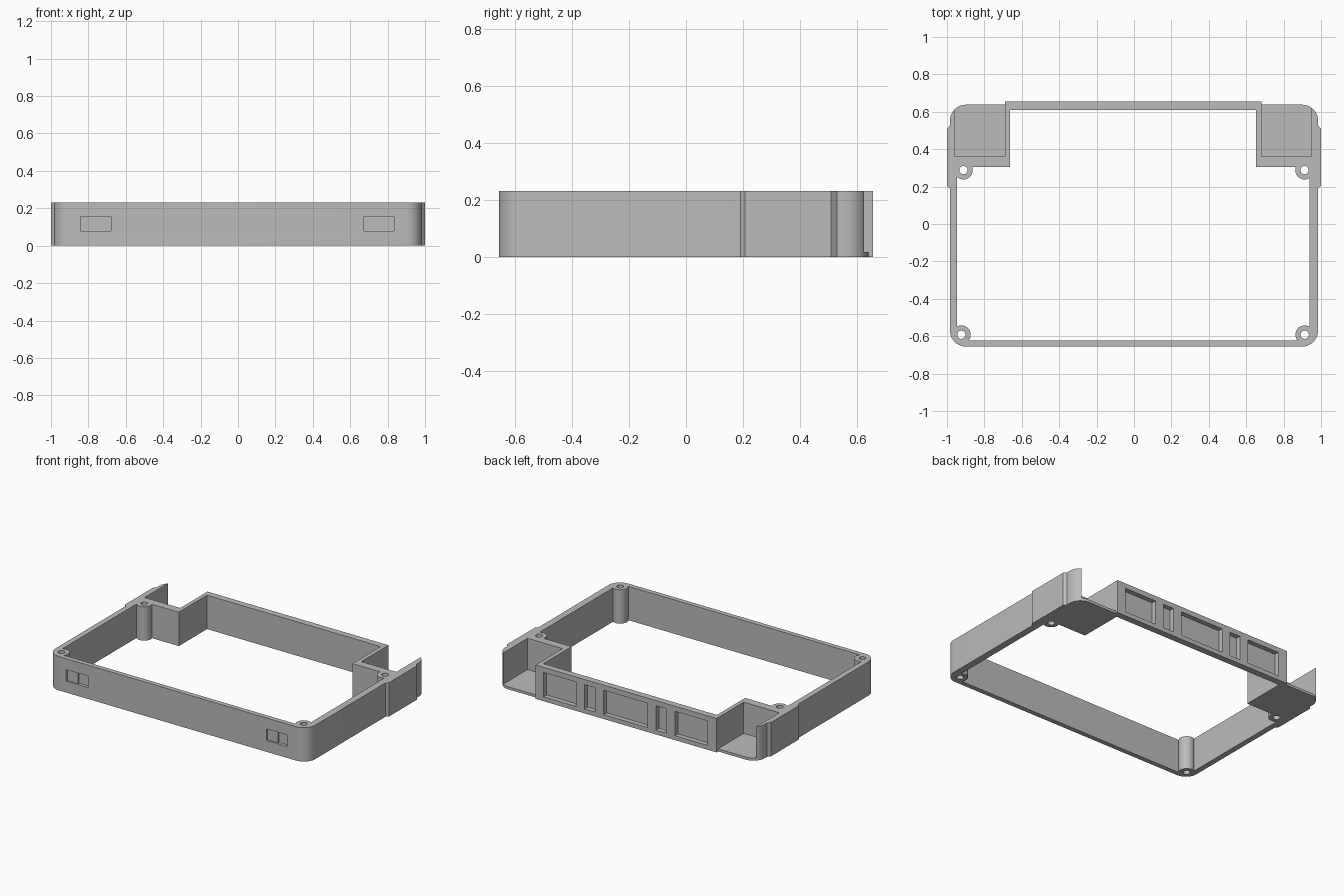
import bpy, bmesh
from math import sin, cos, radians

if "Cube" in bpy.data.objects:
    bpy.data.objects.remove(bpy.data.objects["Cube"])

HEIGHT = 0.232
FRONT, BACK, CORNER_BACK = -0.655, 0.655, 0.638
SIDE, BUMP = 0.984, 1.0
RADIUS = 0.085
FLOOR = 0.018

grey = bpy.data.materials.new("grey plastic")
grey.use_nodes = True
grey.diffuse_color = (0.5, 0.5, 0.5, 1)
grey.node_tree.nodes["Principled BSDF"].inputs["Base Color"].default_value = (0.5, 0.5, 0.5, 1)


def arc(cx, cy, r, start, end, steps=10):
    """Points on an arc, angles in degrees."""
    angles = [radians(start + (end - start) * i / steps) for i in range(steps + 1)]
    return [(cx + r * cos(a), cy + r * sin(a)) for a in angles]


def prism(name, points, z0, z1):
    """Extrude a counter-clockwise plan outline from z0 to z1."""
    bm = bmesh.new()
    base = bm.faces.new([bm.verts.new((x, y, z0)) for x, y in points])
    side = bmesh.ops.extrude_face_region(bm, geom=[base])
    verts = [v for v in side["geom"] if isinstance(v, bmesh.types.BMVert)]
    bmesh.ops.translate(bm, vec=(0, 0, z1 - z0), verts=verts)
    bmesh.ops.recalc_face_normals(bm, faces=bm.faces[:])
    mesh = bpy.data.meshes.new(name)
    bm.to_mesh(mesh)
    bm.free()
    mesh.materials.append(grey)
    obj = bpy.data.objects.new(name, mesh)
    bpy.context.collection.objects.link(obj)
    return obj


def box(name, x0, x1, y0, y1, z0, z1):
    return prism(name, [(x0, y0), (x1, y0), (x1, y1), (x0, y1)], z0, z1)


def post(name, x, y, r, z0, z1):
    return prism(name, arc(x, y, r, 0, 360, 32)[:-1], z0, z1)


def cut(target, cutter):
    """Subtract the cutter from the target and discard it."""
    cutter.hide_render = True
    mod = target.modifiers.new("cut", "BOOLEAN")
    mod.operation, mod.solver, mod.object = "DIFFERENCE", "EXACT", cutter
    bpy.context.view_layer.update()
    graph = bpy.context.evaluated_depsgraph_get()
    mesh = bpy.data.meshes.new_from_object(target.evaluated_get(graph))
    target.modifiers.clear()
    target.data = mesh
    bpy.data.objects.remove(cutter)


# Outer shell: rounded corners, thicker side pads, raised rear panel
pad = [(SIDE, 0.19), (BUMP, 0.206), (BUMP, 0.508), (SIDE, 0.528)]
cx, fy, by = SIDE - RADIUS, FRONT + RADIUS, CORNER_BACK - RADIUS
outline = arc(-cx, fy, RADIUS, 180, 270) + arc(cx, fy, RADIUS, 270, 360)
outline += pad + arc(cx, by, RADIUS, 0, 90)
outline += [(0.682, CORNER_BACK), (0.682, BACK), (-0.69, BACK), (-0.69, CORNER_BACK)]
outline += arc(-cx, by, RADIUS, 90, 180) + [(-x, y) for x, y in reversed(pad)]
frame = prism("frame", outline, 0, HEIGHT)

# Central opening, stepped around the rear pockets and the screw posts
opening = prism("opening", [
    (-0.946, -0.622), (0.937, -0.622), (0.937, 0.305), (0.653, 0.305),
    (0.653, 0.61), (-0.662, 0.61), (-0.662, 0.305), (-0.946, 0.305)], -0.1, 0.4)
screws = [(-0.923, -0.592), (0.913, -0.592), (-0.912, 0.288), (0.912, 0.288)]
for x, y in screws:
    cut(opening, post("post", x, y, 0.05, -0.2, 0.5))
cut(frame, opening)

# Screw holes
for x, y in screws:
    cut(frame, post("screw_hole", x, y, 0.022, -0.2, 0.5))

# Rear corner pockets, open at the top and back
for x0, x1 in [(-0.96, -0.69), (0.682, 0.947)]:
    cut(frame, box("pocket", x0, x1, 0.361, 0.9, FLOOR, 0.5))

# Recessed port panels along the back
for x0, x1 in [(-0.62, -0.375), (-0.31, -0.23), (-0.166, 0.166), (0.23, 0.31), (0.375, 0.62)]:
    cut(frame, box("back_port", x0, x1, BACK - 0.033, 0.9, 0.03, 0.197))

# Two-level latch recesses on the front
for x0, x1 in [(-0.843, -0.678), (0.673, 0.835)]:
    mid = (x0 + x1) / 2
    cut(frame, box("latch_shallow", x0, mid, -0.9, FRONT + 0.012, 0.078, 0.157))
    cut(frame, box("latch_deep", mid, x1, -0.9, FRONT + 0.02, 0.078, 0.157))

# Smooth rounded corners, keep edges sharp
bpy.ops.object.select_all(action="DESELECT")
frame.select_set(True)
bpy.context.view_layer.objects.active = frame
bpy.ops.object.shade_smooth_by_angle(angle=radians(30))
